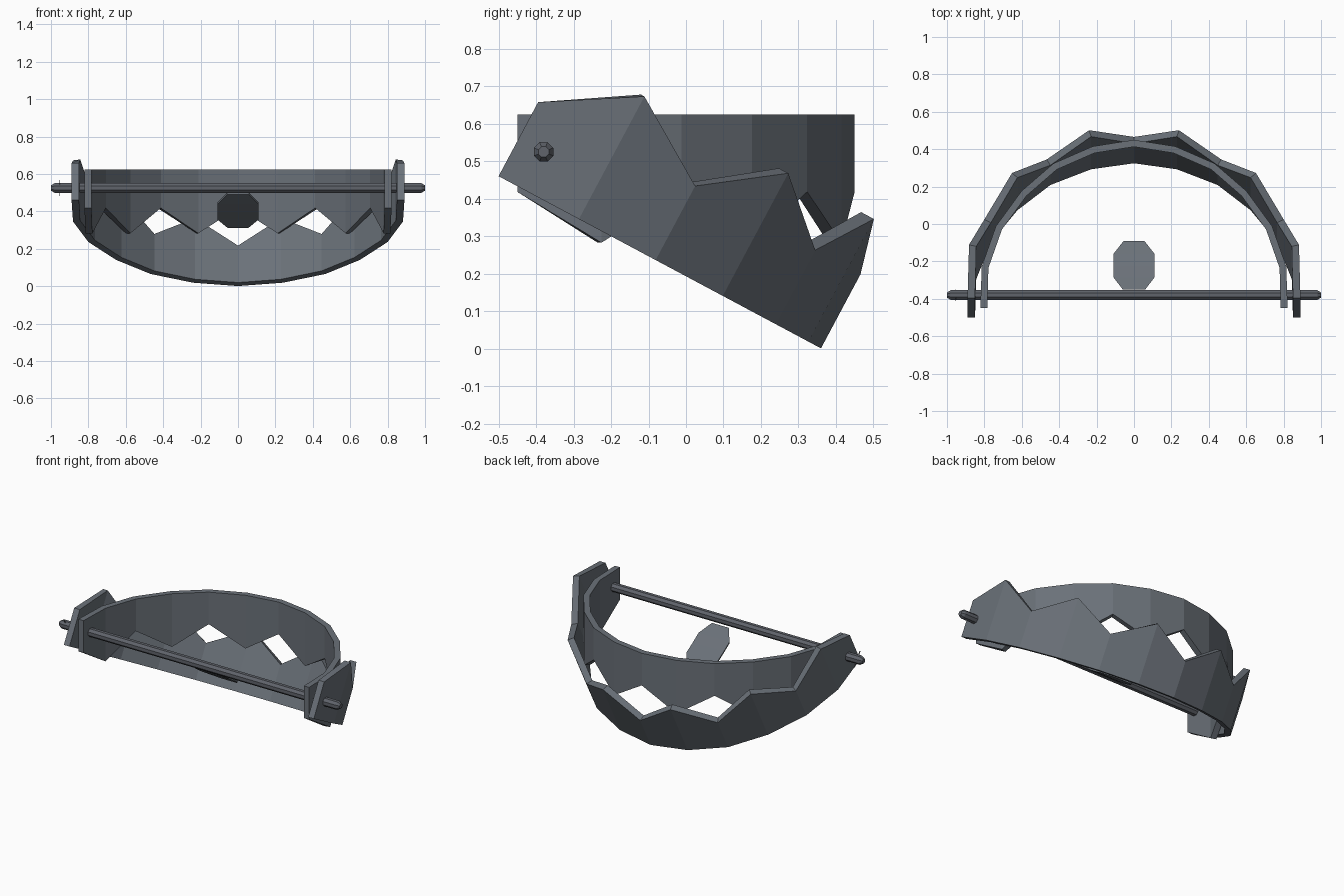
import bpy, bmesh, math
from mathutils import Matrix, Vector

if "Cube" in bpy.data.objects:
    bpy.data.objects.remove(bpy.data.objects["Cube"])


def material(name, col):
    m = bpy.data.materials.new(name)
    m.diffuse_color = (*col, 1)
    m.use_nodes = True
    m.node_tree.nodes["Principled BSDF"].inputs["Base Color"].default_value = m.diffuse_color
    return m


steel = material("slate steel", (0.145, 0.165, 0.19))
dark = material("dark steel", (0.115, 0.125, 0.145))


def finish(name, bm, mat, matrix=None):
    if matrix:
        bmesh.ops.transform(bm, matrix=matrix, verts=bm.verts)
    bmesh.ops.recalc_face_normals(bm, faces=bm.faces)
    me = bpy.data.meshes.new(name)
    bm.to_mesh(me)
    bm.free()
    me.materials.append(mat)
    ob = bpy.data.objects.new(name, me)
    bpy.context.collection.objects.link(ob)
    return ob


# Half plan of a jaw, from the centre round to the end, (x, distance forward)
HALF = [(0, .975), (.24, .937), (.467, .838), (.652, .678), (.80, .475), (.882, .243), (.89, 0)]
PLAN = [(-x, u) for x, u in HALF[:0:-1]] + HALF


def jaw(name, k, thick, matrix):
    """Curved band lying on z=0 with zigzag teeth pointing up."""
    bm = bmesh.new()
    rings = []
    n = len(PLAN)
    for i, (x, u) in enumerate(PLAN):
        a = math.pi - math.pi * i / (n - 1)
        off = Vector((math.cos(a), math.sin(a))) * thick
        h = .371 if i % 2 else .224
        o = Vector((x, u)) * k
        q = o - off
        rings.append([bm.verts.new(c) for c in (
            (o.x, o.y, 0), (o.x, o.y, h * k), (q.x, q.y, h * k), (q.x, q.y, 0))])
    for a, b in zip(rings, rings[1:]):
        for j in range(4):
            bm.faces.new((a[j], b[j], b[(j + 1) % 4], a[(j + 1) % 4]))
    bm.faces.new(rings[0])
    bm.faces.new(rings[-1][::-1])
    return finish(name, bm, steel, matrix)


# Lower jaw hinged down, upper jaw level with its teeth pointing down
jaw("lower_jaw", 1.0, .04,
    Matrix.Translation((0, -.5, .46)) @ Matrix.Rotation(math.radians(-28.1), 4, 'X'))
jaw("upper_jaw", .923, .037,
    Matrix.Translation((0, -.45, .625)) @ Matrix.Diagonal((1, 1, -1, 1)))

# Hinge rod: eight sides with tapered ends
bm = bmesh.new()
loops = []
for x, r in ((-1, .015), (-.98, .028), (.98, .028), (1, .015)):
    loops.append([bm.verts.new((x, -.38 + r * math.cos(math.radians(22.5 + 45 * i)),
                                .525 + r * math.sin(math.radians(22.5 + 45 * i))))
                  for i in range(8)])
for a, b in zip(loops, loops[1:]):
    for i in range(8):
        bm.faces.new((a[i], a[(i + 1) % 8], b[(i + 1) % 8], b[i]))
bm.faces.new(loops[0])
bm.faces.new(loops[-1])
finish("hinge_rod", bm, dark)

# Small retaining pin through one end of the rod
bm = bmesh.new()
bmesh.ops.create_cone(bm, cap_ends=True, segments=6, radius1=.003, radius2=.003, depth=.1)
finish("retaining_pin", bm, dark,
       Matrix.Translation((-.953, -.38, .525)) @ Matrix.Rotation(math.radians(35), 4, 'X'))

# Trigger plate: slightly bent octagon sloping down from the rod
bm = bmesh.new()
rows = [(.06, -.35, .495), (.11, -.285, .443), (.11, -.225, .402),
        (.11, -.16, .362), (.055, -.09, .317)]
top = [[bm.verts.new((s * w, y, z + .004)) for s in (-1, 1)] for w, y, z in rows]
bot = [[bm.verts.new((s * w, y, z - .006)) for s in (-1, 1)] for w, y, z in rows]
for i in range(len(rows) - 1):
    a, b, c, d = top[i], top[i + 1], bot[i], bot[i + 1]
    bm.faces.new((a[0], a[1], b[1], b[0]))
    bm.faces.new((c[0], d[0], d[1], c[1]))
    for s in (0, 1):
        bm.faces.new((a[s], b[s], d[s], c[s]))
for i in (0, -1):
    bm.faces.new((top[i][0], top[i][1], bot[i][1], bot[i][0]))
finish("trigger_plate", bm, steel)
